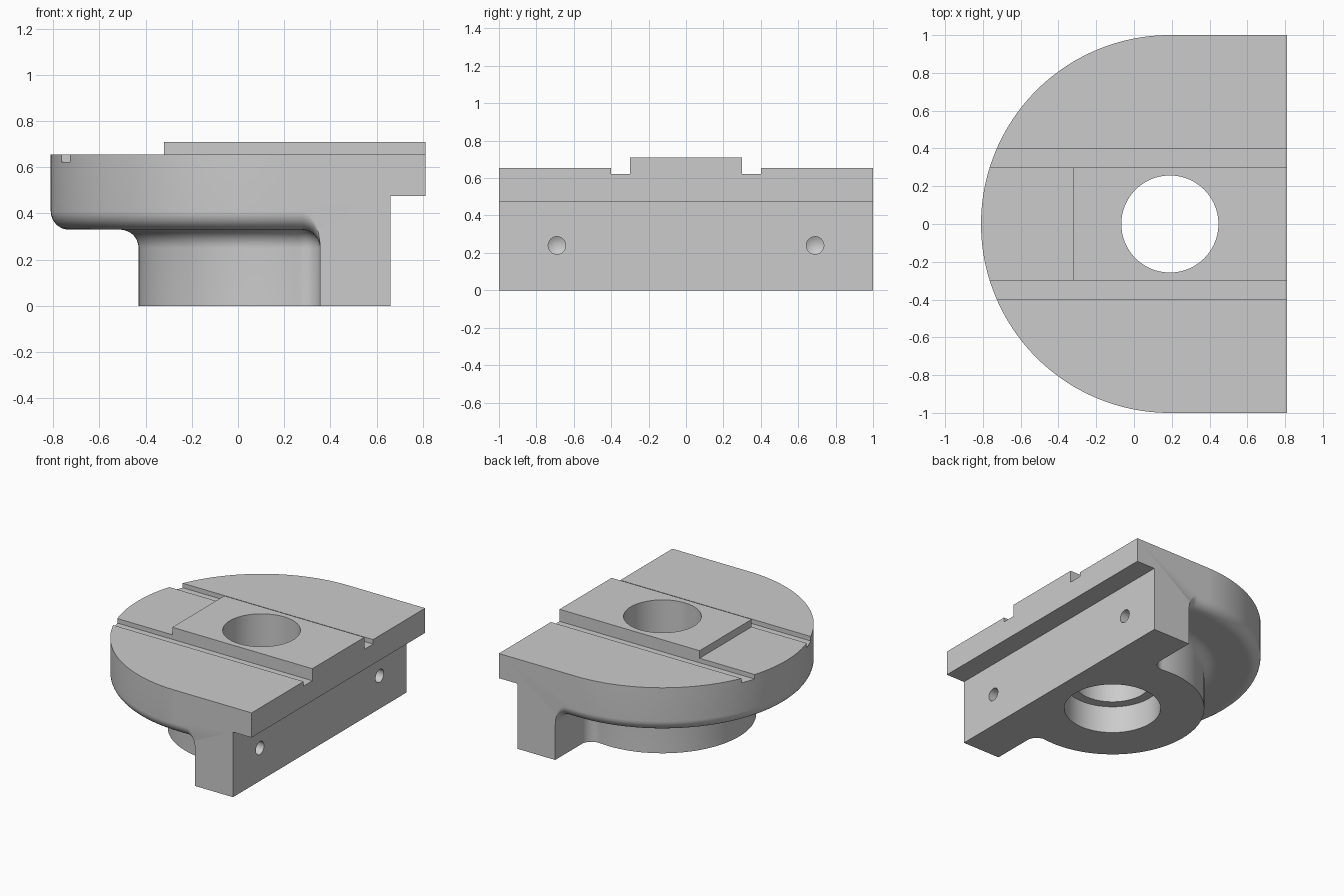
import bpy, bmesh
from math import sin, cos, pi, sqrt, radians, hypot, atan2
from mathutils import Matrix, Vector

if "Cube" in bpy.data.objects:
    bpy.data.objects.remove(bpy.data.objects["Cube"])

CX, R_OUT, R_BOSS, WALL, BACK, EDGE = 0.19, 1.0, 0.62, 0.355, 0.66, 0.81
R = 0.08                                   # all blend radii
UNDER, TOP = 0.33, 0.71
FX = WALL - R                              # blend centre between boss and wall
FY = sqrt((R_BOSS + R) ** 2 - (FX - CX) ** 2)


def make_object(name, bm):
    bmesh.ops.recalc_face_normals(bm, faces=bm.faces)
    me = bpy.data.meshes.new(name)
    bm.to_mesh(me)
    bm.free()
    ob = bpy.data.objects.new(name, me)
    bpy.context.collection.objects.link(ob)
    return ob


def under_height(x, y):
    """Underside of the flange: rounded outer rim, blended into boss and wall."""
    y = abs(y)
    rc = hypot(x - CX, y)
    e = R_OUT - (rc if x < CX else y)
    e = min(max(e, 0), R)
    h = UNDER + R - sqrt(R * R - (R - e) ** 2)
    if y < FY and (FX - CX) * y - FY * (x - CX) < 0:
        d = R - hypot(x - FX, y - FY)
    else:
        d = min(WALL - x, rc - R_BOSS)
    d = min(max(d, 0), R)
    return 0.25 + (h - 0.25) * sqrt(max(0, 1 - (1 - d / R) ** 2))


def plan_pairs():
    """Inner (wall/boss) and matching outer (rim) plan points, y = -1 to 0."""
    pairs = []

    def rim(deg):
        return CX + R_OUT * cos(radians(deg)), R_OUT * sin(radians(deg))
    for i in range(16):                    # straight wall
        s = i / 16
        pairs.append(((WALL, -1 + (1 - FY) * s * s), rim(-90 - 3 * s)))
    a_end = atan2(FY, CX - FX)
    for i in range(12):                    # blend from wall to boss
        s = i / 12
        a = a_end * s
        pairs.append(((FX + R * cos(a), -FY + R * sin(a)), rim(-93 - 7 * s)))
    b0 = atan2(-FY, FX - CX)
    for i in range(41):                    # boss arc
        s = i / 40
        b = b0 + (-pi - b0) * s
        pairs.append(((CX + R_BOSS * cos(b), R_BOSS * sin(b)), rim(-100 - 80 * s)))
    return pairs


def build_body():
    half = plan_pairs()
    pairs = half + [((p[0], -p[1]), (q[0], -q[1])) for p, q in half[-2::-1]]
    bm = bmesh.new()
    n = 40
    cols = []
    for p, q in pairs:
        col = [bm.verts.new((*p, 0))]
        for k in range(n + 1):
            t = (1 - cos(pi * k / n)) / 2
            x, y = p[0] + (q[0] - p[0]) * t, p[1] + (q[1] - p[1]) * t
            z = 0.25 if k == 0 else UNDER + R if k == n else under_height(x, y)
            col.append(bm.verts.new((x, y, z)))
        col.append(bm.verts.new((*q, TOP)))
        cols.append(col)
    for a, b in zip(cols, cols[1:]):
        for k in range(len(a) - 1):
            bm.faces.new((a[k], b[k], b[k + 1], a[k + 1]))
    # stepped back, flat ends, top and bottom
    ends = [[bm.verts.new((x, y, z)) for x, z in
             ((EDGE, TOP), (EDGE, 0.475), (BACK, 0.475), (BACK, 0))] for y in (-1, 1)]
    for a, b in zip(zip(*ends), list(zip(*ends))[1:]):
        bm.faces.new((a[0], a[1], b[1], b[0]))
    bm.faces.new(cols[0] + ends[0])
    bm.faces.new(cols[-1] + ends[1])
    bm.faces.new([c[-1] for c in cols] + [ends[1][0], ends[0][0]])
    bm.faces.new([c[0] for c in cols] + [ends[1][3], ends[0][3]])
    return make_object("flanged_bracket", bm)


def box(name, lo, hi):
    bm = bmesh.new()
    bmesh.ops.create_cube(bm, size=1)
    lo, hi = Vector(lo), Vector(hi)
    bm.transform(Matrix.Translation((lo + hi) / 2) @ Matrix.Diagonal((*(hi - lo), 1)))
    return make_object(name, bm)


def lathe(name, profile, matrix, steps):
    bm = bmesh.new()
    vs = [bm.verts.new((r, 0, z)) for r, z in profile]
    es = [bm.edges.new(e) for e in zip(vs, vs[1:])]
    bmesh.ops.spin(bm, geom=vs + es, cent=(0, 0, 0), axis=(0, 0, 1),
                   angle=2 * pi, steps=steps, use_merge=False)
    bmesh.ops.remove_doubles(bm, verts=bm.verts, dist=1e-5)
    bm.transform(matrix)
    return make_object(name, bm)


body = build_body()

# cutters: top relief, slots, pad end, stepped bore and drilled holes
cutters = [box("pad_end_cutter", (-1, -0.35, 0.655), (-0.32, 0.35, 0.9)),
           lathe("bore_cutter", [(0, -0.1), (0.325, -0.1), (0.325, 0.2), (0.257, 0.2),
                                 (0.257, 0.9), (0, 0.9)],
                 Matrix.Translation((CX, 0, 0)), 96)]
for s in (-1, 1):
    def span(a, b):
        return sorted((s * a, s * b))
    y0, y1 = span(0.37, 1.2)
    cutters.append(box("relief_cutter", (-1, y0, 0.655), (1, y1, 0.95)))
    y0, y1 = span(0.3, 0.4)
    cutters.append(box("slot_cutter", (-1, y0, 0.622), (1, y1, 1.0)))
    cutters.append(lathe("drill_cutter", [(0, -0.2), (0.047, -0.173), (0.047, 0.05), (0, 0.05)],
                         Matrix.Translation((BACK, s * 0.69, 0.24)) @ Matrix.Rotation(pi / 2, 4, 'Y'), 32))

bpy.context.view_layer.objects.active = body
body.select_set(True)
for c in cutters:
    c.hide_render = True
    m = body.modifiers.new(c.name, 'BOOLEAN')
    m.operation, m.solver, m.object = 'DIFFERENCE', 'EXACT', c
    bpy.ops.object.modifier_apply(modifier=m.name)
for c in cutters:
    bpy.data.objects.remove(c)
bpy.ops.object.shade_smooth_by_angle(angle=radians(30))
